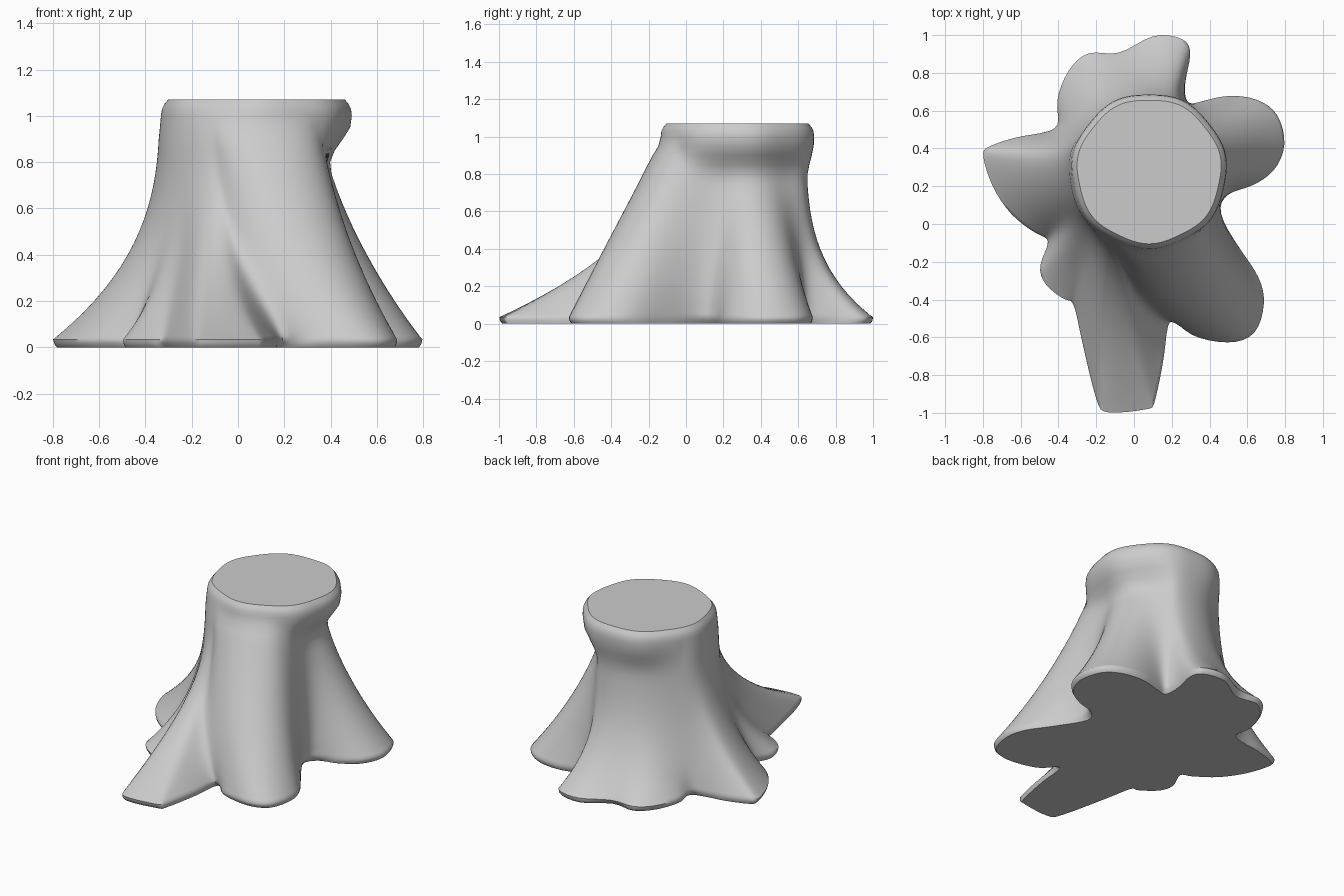
import bpy
import bmesh
import math
from mathutils import Vector

cube = bpy.data.objects.get("Cube")
if cube:
    bpy.data.objects.remove(cube)

HEIGHT = 1.07
TOP_RADIUS = 0.41
CENTRE = Vector((0.08, 0.28))
STEPS = 4

# Each root: flare power (high hugs the ground), neck radius,
# twist in degrees at its first and last point, ground outline
ROOTS = [
    # right back root
    (1.4, 0.28, 0, 0, [(0.45, 0.06), (0.5, 0.16), (0.62, 0.2), (0.74, 0.28), (0.8, 0.42),
                       (0.76, 0.58), (0.65, 0.66), (0.5, 0.68), (0.36, 0.65)]),
    # back root with two toes
    (3.2, 0.38, 0, 0, [(0.28, 0.64), (0.27, 0.75), (0.3, 0.9), (0.26, 0.98), (0.1, 1.0),
                       (-0.08, 0.9), (-0.24, 0.91), (-0.35, 0.81), (-0.41, 0.65)]),
    # left root
    (2.4, 0.43, 0, -9, [(-0.4, 0.52), (-0.5, 0.48), (-0.62, 0.46), (-0.77, 0.41),
                        (-0.8, 0.36), (-0.75, 0.2), (-0.65, 0.05), (-0.52, -0.05)]),
    # small left front root
    (3.0, 0.43, -11, -14, [(-0.45, -0.09), (-0.5, -0.22), (-0.47, -0.32), (-0.37, -0.4)]),
    # long low front root
    (2.3, 0.43, -15, -31, [(-0.32, -0.42), (-0.28, -0.6), (-0.2, -0.93), (-0.14, -1.0),
                           (0.07, -0.98), (0.11, -0.94), (0.16, -0.7)]),
    # thick right front root
    (1.03, 0.44, -32, -2, [(0.19, -0.5), (0.3, -0.59), (0.5, -0.63), (0.64, -0.58),
                           (0.69, -0.42), (0.66, -0.28), (0.56, -0.13)]),
]


def spline(a, b, c, d, t):
    """Catmull-Rom point between b and c."""
    return 0.5 * (2 * b + (c - a) * t + (2 * a - 5 * b + 4 * c - d) * t ** 2
                  + (3 * b - a - 3 * c + d) * t ** 3)


def smoothstep(low, high, value):
    t = min(max((value - low) / (high - low), 0), 1)
    return t * t * (3 - 2 * t)


# Smooth closed ground outline carrying x, y, flare power, neck radius and twist
keys = []
for power, neck, first, last, points in ROOTS:
    for i, (x, y) in enumerate(points):
        twist = first + (last - first) * i / (len(points) - 1)
        keys.append(Vector((x, y, power, neck, math.radians(twist))))
count = len(keys)
outline = []
for i in range(count):
    near = [keys[(i + k) % count] for k in (-1, 0, 1, 2)]
    outline += [spline(*near, step / STEPS) for step in range(STEPS)]
total = len(outline)


def ring_points(z):
    """Closed cross-section of the stump at height z."""
    rise = min(max((z - 0.035) / 0.96, 0), 1)
    spokes = []
    for x, y, power, neck, twist in outline:
        offset = Vector((x, y)) - CENTRE
        angle = math.atan2(offset.y, offset.x) + twist * rise
        radius = neck + (offset.length - neck) * (1 - rise) ** power
        spokes.append(Vector((math.cos(angle), math.sin(angle))) * radius)
    # creases between roots fade with height
    for _ in range(int(80 * z)):
        spokes = [(spokes[i - 1] + 2 * spokes[i] + spokes[(i + 1) % total]) / 4
                  for i in range(total)]
    ring = []
    for spoke in spokes:
        radius = spoke.length
        # uneven rim: hollows swell out to it early, ridges settle into it late
        rim = TOP_RADIUS + 0.005 * math.sin(7 * math.atan2(spoke.y, spoke.x))
        gap = rim - radius
        radius += gap * (smoothstep(0.76, 0.98, z) if gap > 0 else smoothstep(0.88, 1.04, z))
        # rounded ground edge and rounded cut edge
        radius -= 0.02 * max(1 - z / 0.04, 0) ** 2
        radius -= 0.03 * max((z - 1.01) / (HEIGHT - 1.01), 0) ** 2
        spot = CENTRE + spoke.normalized() * radius
        ring.append((spot.x, spot.y, z))
    return ring


levels = [0, 0.01, 0.02, 0.035, 0.05, 0.07] + [0.1 + 0.05 * i for i in range(19)]
levels += [1.03, 1.05, HEIGHT]

# Loft the rings, then close the ground and the cut
bm = bmesh.new()
rings = [[bm.verts.new(point) for point in ring_points(z)] for z in levels]
for lower, upper in zip(rings, rings[1:]):
    for i in range(total):
        j = (i + 1) % total
        bm.faces.new((lower[i], lower[j], upper[j], upper[i]))
for ring, z in ((rings[0], 0), (rings[-1], HEIGHT)):
    hub = bm.verts.new((CENTRE.x, CENTRE.y, z))
    for i in range(total):
        bm.faces.new((ring[i], ring[(i + 1) % total], hub))
bmesh.ops.recalc_face_normals(bm, faces=bm.faces)

mesh = bpy.data.meshes.new("tree_stump")
bm.to_mesh(mesh)
bm.free()
stump = bpy.data.objects.new("tree_stump", mesh)
bpy.context.collection.objects.link(stump)

# Plain grey wood
wood = bpy.data.materials.new("plain grey")
wood.use_nodes = True
grey = (0.6, 0.6, 0.6, 1)
wood.diffuse_color = grey
wood.node_tree.nodes["Principled BSDF"].inputs["Base Color"].default_value = grey
mesh.materials.append(wood)

bpy.ops.object.select_all(action="DESELECT")
stump.select_set(True)
bpy.context.view_layer.objects.active = stump
bpy.ops.object.shade_smooth_by_angle(angle=math.radians(55))

# The cut and the ground face stay flat
for face in mesh.polygons:
    if abs(face.normal.z) > 0.999:
        face.use_smooth = False
